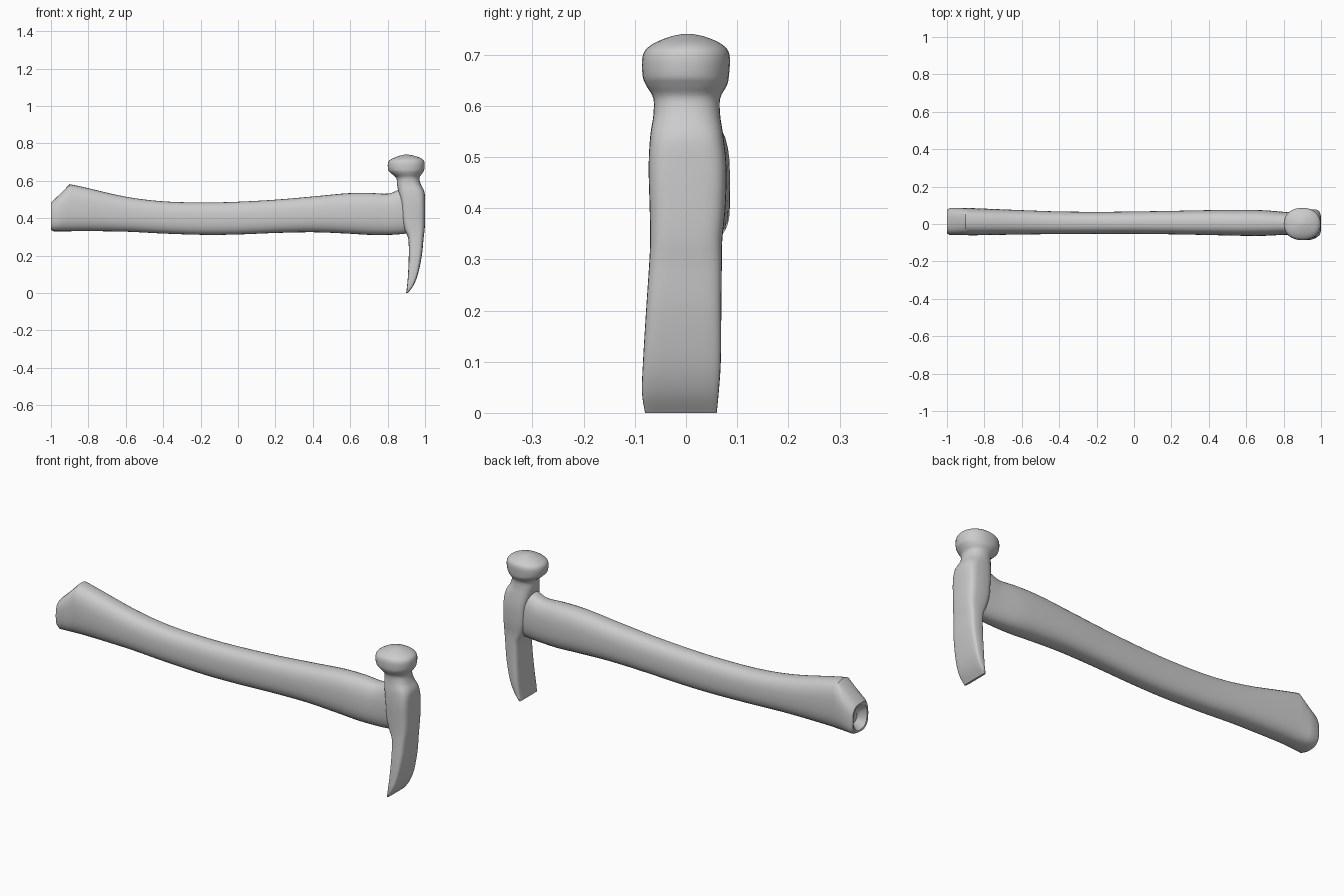
import bpy, bmesh, math


def catmull(p0, p1, p2, p3, t):
    return [0.5 * (2 * b + (c - a) * t + (2 * a - 5 * b + 4 * c - d) * t * t
                   + (3 * b - a - 3 * c + d) * t ** 3)
            for a, b, c, d in zip(p0, p1, p2, p3)]


def refine(rows, steps):
    out = []
    for i in range(len(rows) - 1):
        p0, p3 = rows[max(i - 1, 0)], rows[min(i + 2, len(rows) - 1)]
        out += [catmull(p0, rows[i], rows[i + 1], p3, k / steps) for k in range(steps)]
    return out + [rows[-1]]


def loft(name, rows, place, sides=32, angle=40):
    """Rows: position, u min, u max, v min, v max, squareness."""
    bm = bmesh.new()
    rings = []
    for t, u0, u1, v0, v1, n in rows:
        ring = []
        for k in range(sides):
            a = 2 * math.pi * k / sides
            c, s = math.cos(a), math.sin(a)
            u = (u0 + u1) / 2 + (u1 - u0) / 2 * math.copysign(abs(c) ** (2 / n), c)
            v = (v0 + v1) / 2 + (v1 - v0) / 2 * math.copysign(abs(s) ** (2 / n), s)
            ring.append(bm.verts.new(place(t, u, v)))
        rings.append(ring)
    for a, b in zip(rings, rings[1:]):
        for k in range(sides):
            j = (k + 1) % sides
            bm.faces.new((a[k], a[j], b[j], b[k]))
    bm.faces.new(rings[0][::-1])
    bm.faces.new(rings[-1])
    bmesh.ops.recalc_face_normals(bm, faces=bm.faces)
    mesh = bpy.data.meshes.new(name)
    bm.to_mesh(mesh)
    bm.free()
    ob = bpy.data.objects.new(name, mesh)
    bpy.context.collection.objects.link(ob)
    bpy.ops.object.select_all(action='DESELECT')
    ob.select_set(True)
    bpy.context.view_layer.objects.active = ob
    bpy.ops.object.shade_smooth_by_angle(angle=math.radians(angle))
    return ob


# Handle: dimpled butt, flared grip, slim waist, fuller shoulder (x, y range, z range)
butt = [
    (-0.960, -0.015, 0.035, 0.37, 0.43, 2.2),
    (-0.975, -0.030, 0.050, 0.36, 0.45, 2.3),
    (-0.998, -0.042, 0.066, 0.345, 0.47, 2.6),
    (-1.000, -0.050, 0.076, 0.337, 0.482, 2.8),
    (-0.985, -0.060, 0.086, 0.330, 0.497, 2.9),
    (-0.940, -0.060, 0.086, 0.330, 0.540, 2.8),
]
grip = [
    (-0.90, -0.060, 0.086, 0.330, 0.582, 2.7),
    (-0.82, -0.060, 0.083, 0.331, 0.565, 2.6),
    (-0.60, -0.056, 0.074, 0.328, 0.515, 2.5),
    (-0.40, -0.054, 0.067, 0.318, 0.490, 2.5),
    (-0.18, -0.053, 0.065, 0.311, 0.484, 2.5),
    (0.00, -0.053, 0.067, 0.313, 0.488, 2.5),
    (0.20, -0.055, 0.070, 0.321, 0.499, 2.5),
    (0.40, -0.059, 0.074, 0.325, 0.516, 2.5),
    (0.58, -0.063, 0.075, 0.318, 0.533, 2.5),
    (0.70, -0.063, 0.073, 0.311, 0.535, 2.5),
    (0.80, -0.058, 0.065, 0.311, 0.531, 2.5),
    (0.85, -0.058, 0.063, 0.313, 0.548, 2.5),
    (0.92, -0.058, 0.063, 0.320, 0.575, 2.5),
]
loft("handle", butt + refine(grip, 4), lambda t, u, v: (t, u, v))

# Head: tapered curved claw, eye block, neck and round striking poll (z, x range, y range)
claw_and_eye = [
    (0.00, 0.899, 0.909, -0.080, 0.060, 5),
    (0.04, 0.904, 0.938, -0.086, 0.064, 5),
    (0.10, 0.909, 0.962, -0.084, 0.068, 5),
    (0.20, 0.913, 0.983, -0.078, 0.069, 4.5),
    (0.29, 0.910, 0.992, -0.072, 0.070, 4),
    (0.34, 0.890, 0.998, -0.070, 0.071, 4),
    (0.40, 0.875, 1.000, -0.071, 0.077, 4),
    (0.48, 0.870, 1.000, -0.073, 0.079, 4),
    (0.54, 0.858, 0.997, -0.070, 0.073, 3.2),
    (0.58, 0.850, 0.978, -0.064, 0.067, 2.5),
    (0.615, 0.846, 0.970, -0.064, 0.067, 2.2),
    (0.640, 0.818, 0.985, -0.078, 0.080, 2.2),
    (0.660, 0.803, 0.996, -0.085, 0.084, 2.2),
    (0.700, 0.803, 0.997, -0.084, 0.085, 2.2),
    (0.720, 0.828, 0.980, -0.066, 0.070, 2.1),
    (0.734, 0.865, 0.940, -0.034, 0.040, 2),
    (0.740, 0.890, 0.910, -0.008, 0.014, 2),
]
loft("hammer_head", refine(claw_and_eye, 4), lambda t, u, v: (u, v, t))
